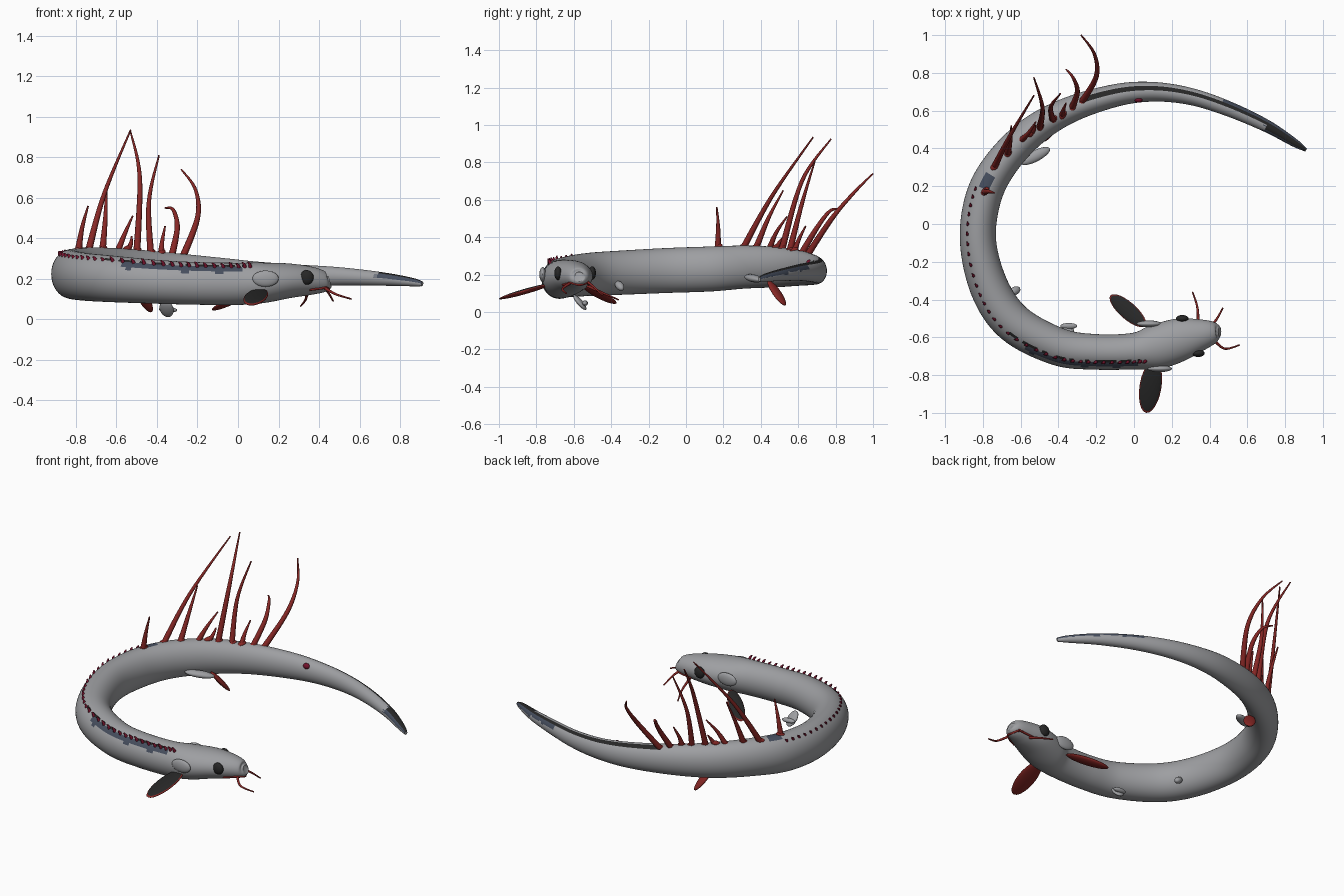
import bpy, bmesh, math, random
from mathutils import Vector, Matrix

random.seed(4)
if "Cube" in bpy.data.objects:
    bpy.data.objects.remove(bpy.data.objects["Cube"])


def material(name, rgb):
    m = bpy.data.materials.new(name)
    m.use_nodes = True
    m.diffuse_color = (*rgb, 1)
    m.node_tree.nodes["Principled BSDF"].inputs["Base Color"].default_value = (*rgb, 1)
    return m


GREY = material("skin grey", (.34, .345, .36))
BLACK = material("matte black", (.02, .02, .02))
BLUE = material("slate blue", (.06, .075, .11))
RED = material("filament red", (.24, .02, .018))
CRIMSON = material("spine crimson", (.17, .006, .025))
UP = Vector((0, 0, 1))


def finish(name, bm, mats, angle=50):
    bmesh.ops.recalc_face_normals(bm, faces=bm.faces)
    mesh = bpy.data.meshes.new(name)
    bm.to_mesh(mesh)
    bm.free()
    for m in mats:
        mesh.materials.append(m)
    ob = bpy.data.objects.new(name, mesh)
    bpy.context.collection.objects.link(ob)
    bpy.ops.object.select_all(action='DESELECT')
    ob.select_set(True)
    bpy.context.view_layer.objects.active = ob
    bpy.ops.object.shade_smooth_by_angle(angle=math.radians(angle))
    return ob


def spline(rows, u):
    """Catmull-Rom point along rows of x, y, z, half width, half height."""
    last = len(rows) - 1
    i = min(int(u), last - 1)
    t = u - i
    a, b, c, d = (rows[max(0, min(last, i + k))] for k in (-1, 0, 1, 2))
    return [q + t * (r - p + t * (2*p - 5*q + 4*r - s + t * (3*q - p - 3*r + s))) / 2
            if t else q for p, q, r, s in zip(a, b, c, d)]


def frame(rows, u):
    end = len(rows) - 1
    p = spline(rows, u)
    ahead = Vector(spline(rows, min(end, u + .05))[:3]) - Vector(spline(rows, max(0, u - .05))[:3])
    ahead.normalize()
    side = UP.cross(ahead).normalized()
    return Vector(p[:3]), side, ahead.cross(side), p[3], p[4]


def surface(rows, u, angle):
    c, side, up, w, h = frame(rows, u)
    return c + side * w * math.cos(angle) + up * h * math.sin(angle)


def tube(name, rows, mats, steps=8, sides=10, paint=None):
    bm = bmesh.new()
    count = (len(rows) - 1) * steps
    rings = [[bm.verts.new(surface(rows, i / steps, math.tau * k / sides))
              for k in range(sides)] for i in range(count + 1)]
    for i in range(count):
        for k in range(sides):
            n = (k + 1) % sides
            f = bm.faces.new((rings[i][k], rings[i][n], rings[i + 1][n], rings[i + 1][k]))
            if paint:
                f.material_index = paint((i + .5) / steps, math.tau * (k + .5) / sides)
    bm.faces.new(rings[0])
    bm.faces.new(rings[-1])
    return finish(name, bm, mats)


def strand(name, points, thick, thin, mat=RED):
    n = len(points) - 1
    rows = [(*p, *[thick + (thin - thick) * i / n] * 2) for i, p in enumerate(points)]
    return tube(name, rows, [mat])


def blob(name, start, end, width, thick, mats, across=None, rule=None):
    """Ellipsoid stretched between two points, flattened into a blade."""
    start, end = Vector(start), Vector(end)
    long = end - start
    wide = (across or UP.cross(long)).normalized()
    flat = long.normalized().cross(wide)
    m = Matrix((long / 2, wide * width, flat * thick)).transposed().to_4x4()
    m.translation = (start + end) / 2
    bm = bmesh.new()
    bmesh.ops.create_uvsphere(bm, u_segments=24, v_segments=16, radius=1)
    if rule:
        for f in bm.faces:
            f.material_index = rule(f.calc_center_median())
    bmesh.ops.transform(bm, matrix=m, verts=bm.verts)
    return finish(name, bm, mats)


# Body: snout to tail tip, curled round in the horizontal plane
BODY = [(.452, -.57, .19, .025, .025), (.43, -.572, .185, .054, .05), (.36, -.585, .19, .082, .07),
        (.25, -.61, .19, .112, .086), (.12, -.65, .18, .118, .1), (0, -.673, .175, .097, .104),
        (-.2, -.677, .177, .094, .105), (-.4, -.65, .185, .1, .108), (-.63, -.53, .2, .105, .115),
        (-.76, -.35, .21, .103, .118), (-.825, -.1, .222, .096, .12), (-.8, .13, .23, .095, .12),
        (-.71, .31, .24, .09, .115), (-.55, .48, .24, .082, .108), (-.35, .6, .235, .07, .095),
        (-.1, .68, .225, .06, .08), (.1, .7, .218, .052, .066), (.3, .675, .215, .045, .055),
        (.5, .61, .212, .04, .045), (.7, .52, .2, .033, .034), (.85, .43, .185, .022, .022),
        (.91, .392, .175, .009, .012)]


def markings(u, a):
    deg = math.degrees(a)
    jag = random.uniform(-6, 6)
    if u > 19 and 55 < deg < 125 or 14.3 < u < 19.1 and 52 < deg < 80:
        return 1
    if u > 19 + jag / 40 and 5 + jag < deg < 170 or 17.8 < u < 19.2 and 18 + jag < deg < 60:
        return 2
    if 4.9 < u < 7.6 and 34 + jag < deg < 55:
        return 2
    if 4.6 < u < 8 and 52 < deg < 62 and jag > -2:
        return 1
    if 11.3 < u < 11.7 and 60 < deg < 100:
        return 2
    return 0


tube("body", BODY, [GREY, BLACK, BLUE], 10, 40, markings)

# Row of small dorsal spines, leaning backward
for i in range(34):
    u = 4.6 + i * .2
    c, side, up, w, h = frame(BODY, u)
    lean = math.radians(55)
    out = (side * math.cos(lean) * .6 + up).normalized()
    back = up.cross(side) * -1
    size = (.03 if u < 8 else .021) * random.uniform(.8, 1.1)
    base = surface(BODY, u, lean) - out * .008
    strand(f"dorsal_spine_{i + 1}", [base, base + out * size * .6 + back * .004,
                                    base + out * size + back * .014], .011, .003, CRIMSON)

# Long dorsal filaments
FILAMENTS = [
    [(-.79, .17, .33), (-.77, .172, .45), (-.74, .165, .56)],
    [(-.74, .3, .33), (-.66, .46, .62), (-.53, .68, .935)],
    [(-.67, .37, .33), (-.655, .44, .5), (-.65, .52, .65)],
    [(-.6, .44, .32), (-.56, .48, .42), (-.52, .54, .51)],
    [(-.55, .48, .33), (-.53, .5, .37), (-.525, .53, .41)],
    [(-.5, .51, .32), (-.485, .62, .7), (-.53, .775, .925)],
    [(-.43, .55, .31), (-.44, .62, .58), (-.39, .69, .81)],
    [(-.38, .575, .31), (-.375, .6, .38), (-.36, .64, .46)],
    [(-.33, .61, .3), (-.3, .7, .45), (-.32, .77, .54), (-.36, .82, .55)],
    [(-.28, .64, .29), (-.2, .78, .5), (-.21, .9, .64), (-.28, 1, .74)]]
for i, path in enumerate(FILAMENTS):
    strand(f"dorsal_filament_{i + 1}", path, .018, .004)
    blob(f"filament_root_{i + 1}", Vector(path[0]) - Vector((.018, .022, 0)),
         Vector(path[0]) + Vector((.018, .022, .03)), .018, .016, [RED])

# Pectoral fins: dark upper face, red rim and underside
def fin_rule(p):
    return 0 if p.z > 0 and p.x ** 2 + p.y ** 2 < .8 else 1


blob("right_pectoral_fin", (.11, -.72, .15), (.065, -1, .07), .058, .014, [BLACK, RED], None, fin_rule)
blob("left_pectoral_fin", (.06, -.54, .135), (-.125, -.378, .045), .045, .014, [BLACK, RED], None, fin_rule)

# Pelvic and belly fins
blob("pelvic_fin", (-.5, .44, .17), (-.43, .53, .035), .035, .015, [RED])
blob("pelvic_flap", (-.6, .32, .19), (-.445, .4, .17), .03, .02, [GREY])
blob("belly_nub", (-.36, -.6, .09), (-.345, -.535, .012), .035, .015, [GREY])
blob("belly_nub_tip", (-.39, -.54, .05), (-.3, -.54, .045), .016, .014, [GREY])
blob("side_nub", (-.66, -.37, .16), (-.605, -.34, .12), .022, .02, [GREY])

# Red spot on the inner side of the tail
blob("tail_spot", (0, .66, .262), (.045, .657, .262), .016, .018, [CRIMSON])

# Eyes, brows and gill bulges on both sides of the head
for label, u, a in (("right", 2.4, 12), ("left", 2.75, 168)):
    p = surface(BODY, u, math.radians(a))
    ball = Vector((.034, 0, 0))
    blob(label + "_eye", p - ball, p + ball, .02, .036, [BLACK])
    g = surface(BODY, 4.05, math.radians(a)) + Vector((0, (BODY[4][1] - p.y) * -.08, 0))
    blob(label + "_gill", g - Vector((.07, 0, 0)), g + Vector((.06, 0, 0)), .018, .04, [GREY])

# Mouth line wrapped round the snout
mouth = [surface(BODY, u, math.radians(a)) for u, a in
         ((2.2, -38), (1.6, -36), (1, -36), (.7, -90), (1, -144), (1.6, -144), (2.2, -142))]
strand("mouth_line", mouth, .006, .006)

# Barbels round the mouth
BARBELS = [[(.42, -.61, .16), (.48, -.66, .125), (.56, -.64, .1)],
           [(.41, -.54, .17), (.44, -.5, .14), (.47, -.445, .09)],
           [(.34, -.53, .14), (.335, -.44, .1), (.31, -.36, .065)]]
for i, path in enumerate(BARBELS):
    strand(f"barbel_{i + 1}", path, .008, .004)
